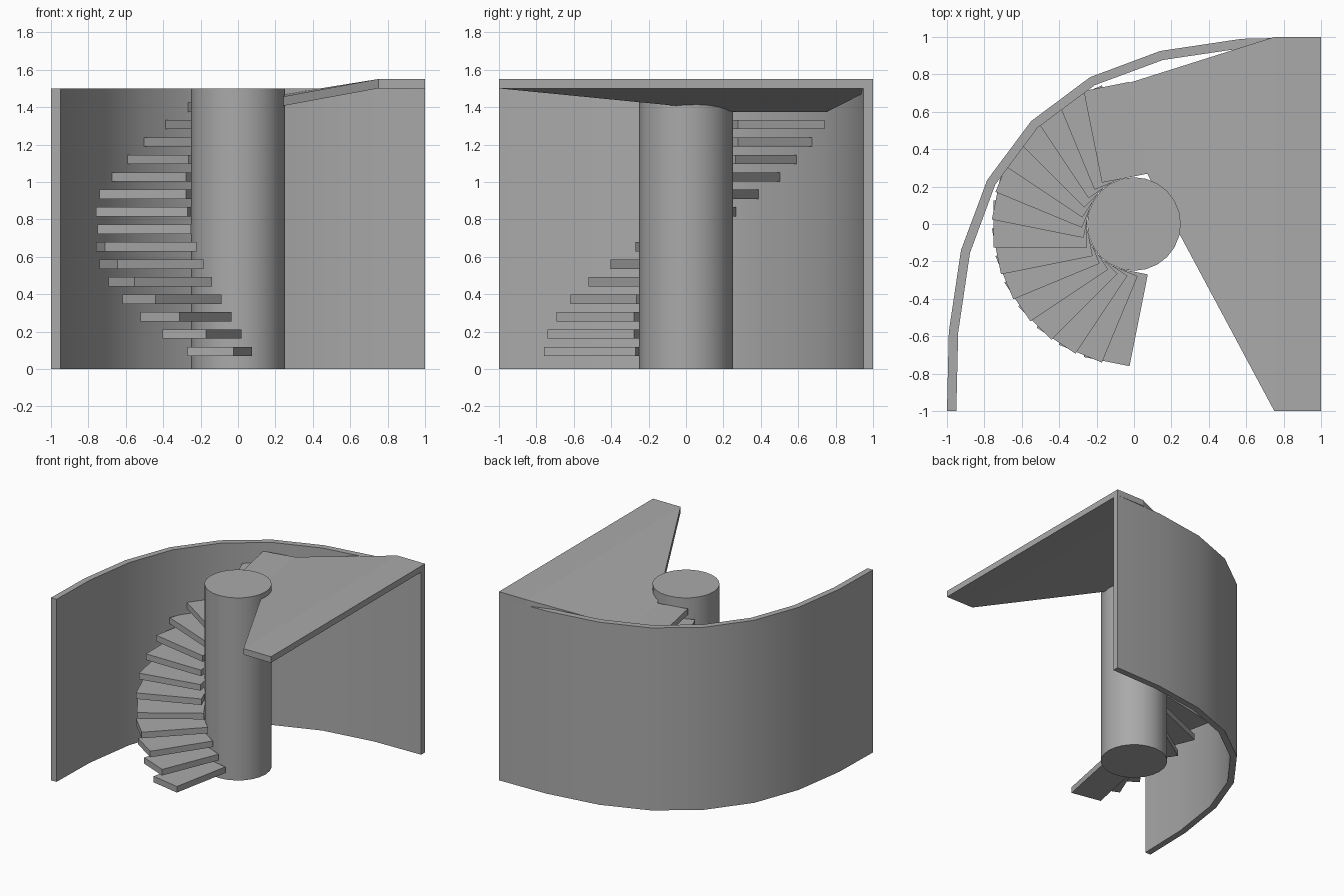
import bpy
import bmesh
from math import radians, cos, sin

cube = bpy.data.objects.get("Cube")
if cube:
    bpy.data.objects.remove(cube, do_unlink=True)

grey = bpy.data.materials.new("plain_grey")
grey.use_nodes = True
GREY = (0.4, 0.4, 0.4, 1)
grey.diffuse_color = GREY
grey.node_tree.nodes["Principled BSDF"].inputs["Base Color"].default_value = GREY


def finish(obj, name, smooth=False):
    obj.name = name
    obj.data.materials.append(grey)
    if smooth:
        bpy.ops.object.select_all(action="DESELECT")
        obj.select_set(True)
        bpy.context.view_layer.objects.active = obj
        bpy.ops.object.shade_smooth_by_angle(angle=radians(30))


def loft(name, rail_a, rail_b, floors, height, smooth=False):
    """Closed slab between two rails of (x, y) points, each section at its own floor."""
    bm = bmesh.new()
    sections = []
    for (ax, ay), (bx, by), z in zip(rail_a, rail_b, floors):
        corners = [(ax, ay, z), (bx, by, z), (bx, by, z + height), (ax, ay, z + height)]
        sections.append([bm.verts.new(c) for c in corners])
    for s, t in zip(sections, sections[1:]):
        for i in range(4):
            j = (i + 1) % 4
            bm.faces.new((s[i], s[j], t[j], t[i]))
    bm.faces.new(sections[0])
    bm.faces.new(sections[-1])
    bmesh.ops.recalc_face_normals(bm, faces=bm.faces)
    mesh = bpy.data.meshes.new(name)
    bm.to_mesh(mesh)
    bm.free()
    obj = bpy.data.objects.new(name, mesh)
    bpy.context.collection.objects.link(obj)
    finish(obj, name, smooth)


def mirror_diagonal(half):
    """Complete a rail by reflecting it across the line y = -x."""
    return half + [(-y, -x) for x, y in reversed(half[:-1])]


# Curved outer wall
outer = mirror_diagonal([(-1, -1), (-0.99, -0.575), (-0.925, -0.14), (-0.785, 0.235), (-0.55, 0.55)])
inner = mirror_diagonal([(-0.95, -1), (-0.94, -0.58), (-0.877, -0.155), (-0.742, 0.21), (-0.515, 0.515)])
loft("curved_wall", outer, inner, [0] * len(outer), 1.5, smooth=True)

# Central pillar
bpy.ops.mesh.primitive_cylinder_add(vertices=24, radius=0.25, depth=1.5, location=(0, 0, 0.75))
finish(bpy.context.object, "central_pillar", smooth=True)

# Spiral steps
STEPS = 15
for i in range(1, STEPS + 1):
    a = radians(270 - 180 * i / (STEPS + 1))
    bpy.ops.mesh.primitive_cube_add(
        size=1, location=(cos(a) / 2, sin(a) / 2, 1.4 * i / STEPS), rotation=(0, 0, a))
    step = bpy.context.object
    step.scale = (0.5, 0.25, 0.05)
    finish(step, f"step_{i}")

# Upper landing, ramping up from the last step's back edge
loft("upper_landing",
     [(-0.025, 0.755), (0.75, 1), (1, 1)],
     [(0.07, 0.27), (0.75, -1), (1, -1)],
     [1.375, 1.5, 1.5], 0.05)
